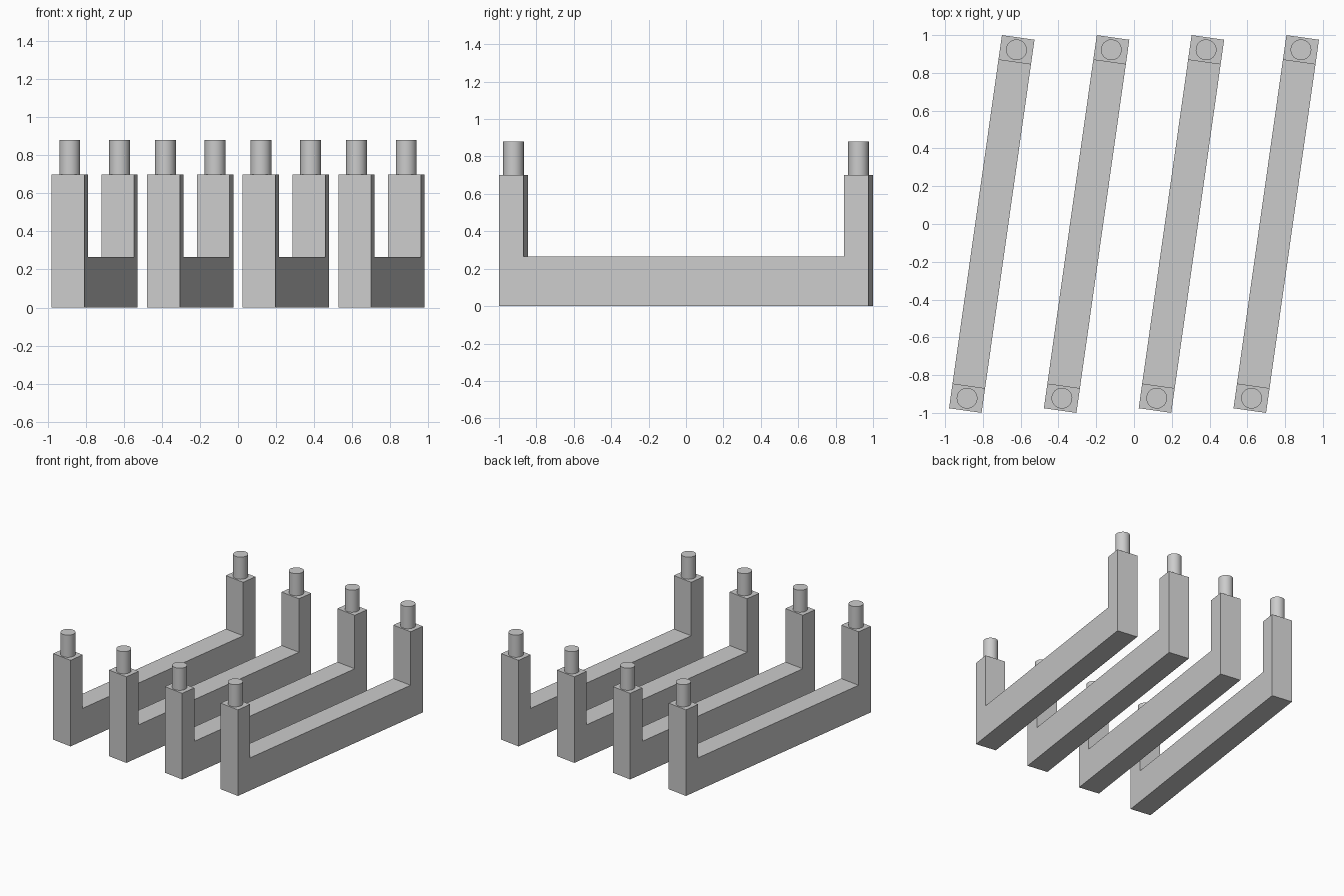
import bpy, bmesh, math
from mathutils import Matrix

if "Cube" in bpy.data.objects:
    bpy.data.objects.remove(bpy.data.objects["Cube"])

HALF_L, HALF_W = 0.9975, 0.087      # bar half length and half width
POST, BAR_H, POST_H = 0.132, 0.265, 0.70
PIN_R, PIN_TOP = 0.055, 0.88
SPACING, TURN = 0.502, math.radians(-8.07)

grey = bpy.data.materials.new("light_grey")
grey.diffuse_color = (0.6, 0.6, 0.6, 1)
grey.use_nodes = True
grey.node_tree.nodes["Principled BSDF"].inputs["Base Color"].default_value = grey.diffuse_color


def finish(bm, name, matrix):
    bmesh.ops.recalc_face_normals(bm, faces=bm.faces)
    mesh = bpy.data.meshes.new(name)
    bm.to_mesh(mesh)
    bm.free()
    mesh.materials.append(grey)
    ob = bpy.data.objects.new(name, mesh)
    bpy.context.collection.objects.link(ob)
    ob.matrix_world = matrix
    return ob


def u_bracket(name, matrix):
    # U-shaped side profile extruded across the width
    a, b = HALF_L, HALF_L - POST
    profile = [(-a, 0), (a, 0), (a, POST_H), (b, POST_H),
               (b, BAR_H), (-b, BAR_H), (-b, POST_H), (-a, POST_H)]
    bm = bmesh.new()
    face = bm.faces.new([bm.verts.new((-HALF_W, y, z)) for y, z in profile])
    ext = bmesh.ops.extrude_face_region(bm, geom=[face])
    verts = [g for g in ext["geom"] if isinstance(g, bmesh.types.BMVert)]
    bmesh.ops.translate(bm, verts=verts, vec=(2 * HALF_W, 0, 0))
    finish(bm, name, matrix)


def pin(name, matrix, y):
    # round peg standing on a post
    bm = bmesh.new()
    h = PIN_TOP - POST_H
    bmesh.ops.create_cone(bm, cap_ends=True, segments=32, radius1=PIN_R,
                          radius2=PIN_R, depth=h,
                          matrix=Matrix.Translation((0, y, POST_H + h / 2)))
    ob = finish(bm, name, matrix)
    bpy.ops.object.select_all(action='DESELECT')
    ob.select_set(True)
    bpy.context.view_layer.objects.active = ob
    bpy.ops.object.shade_smooth_by_angle(angle=math.radians(30))


# four parallel brackets, each turned slightly about the vertical
for i in range(4):
    m = Matrix.Translation(((i - 1.5) * SPACING, 0, 0)) @ Matrix.Rotation(TURN, 4, 'Z')
    u_bracket(f"bracket_{i + 1}", m)
    for side, s in (("front", -1), ("back", 1)):
        pin(f"{side}_pin_{i + 1}", m, s * (HALF_L - POST / 2))
